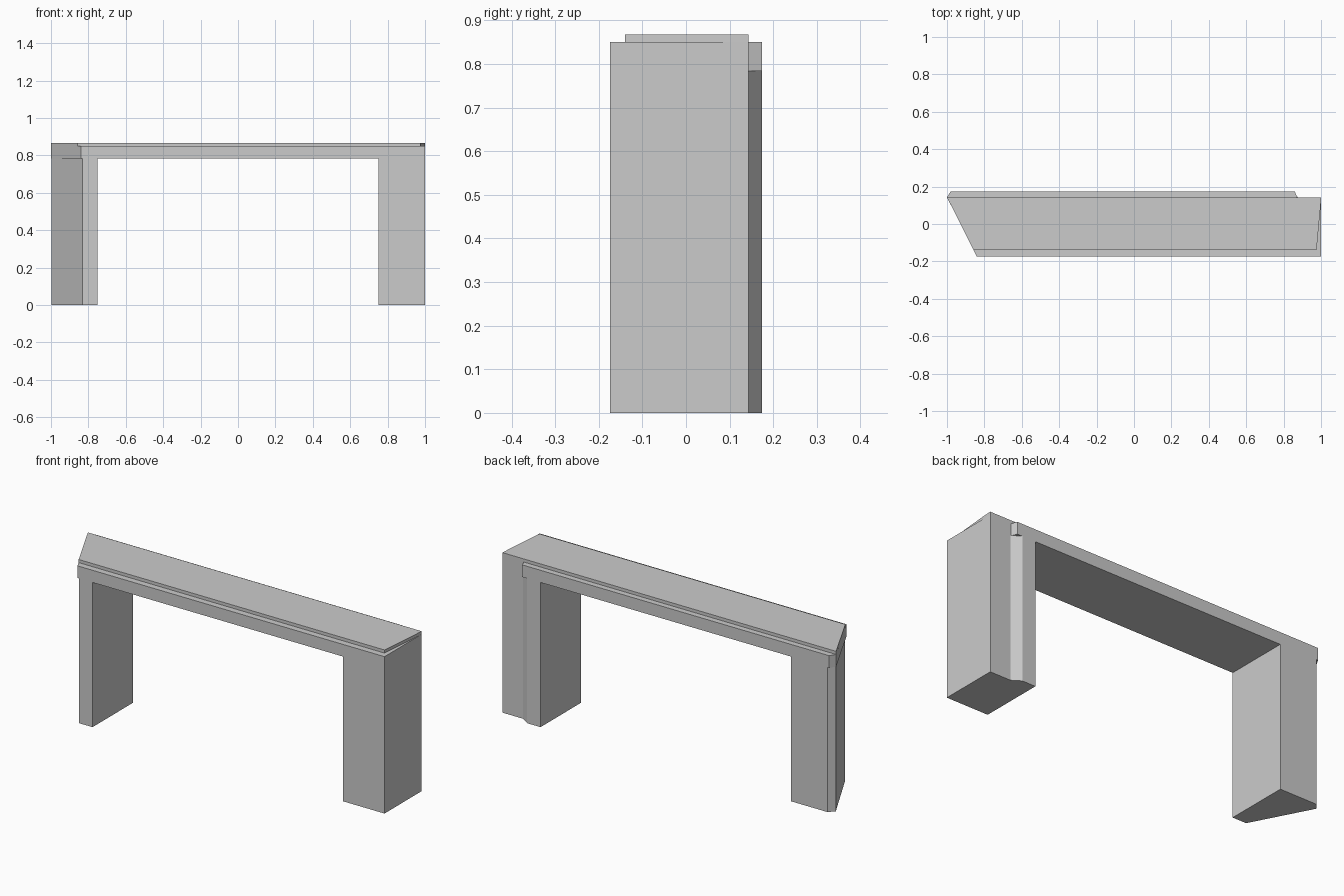
import bpy
import bmesh

if "Cube" in bpy.data.objects:
    bpy.data.objects.remove(bpy.data.objects["Cube"])

LINTEL_Z, LEDGE_Z, TOP_Z = 0.784, 0.85, 0.867
FRONT, BACK, STEP = -0.174, 0.174, 0.143


def prism(name, outline, z0, z1, bottom=True, top=True):
    """Extrude a counter-clockwise plan outline from z0 to z1."""
    bm = bmesh.new()
    low = [bm.verts.new((x, y, z0)) for x, y in outline]
    high = [bm.verts.new((x, y, z1)) for x, y in outline]
    n = len(outline)
    for i in range(n):
        j = (i + 1) % n
        bm.faces.new((low[i], low[j], high[j], high[i]))
    if bottom:
        bm.faces.new(low[::-1])
    if top:
        bm.faces.new(high)
    mesh = bpy.data.meshes.new(name)
    bm.to_mesh(mesh)
    bm.free()
    obj = bpy.data.objects.new(name, mesh)
    bpy.context.collection.objects.link(obj)
    return obj


# Left leg: outer side cut at an angle, small chamfer at the back corner
prism("left_leg", [(-0.832, FRONT), (-0.75, FRONT), (-0.75, BACK),
                   (-0.97, BACK), (-0.998, STEP)],
      0, LINTEL_Z, top=False)

# Right leg: back corner stepped in, with a sloping transition
prism("right_leg", [(0.75, FRONT), (1, FRONT), (1, STEP), (0.877, STEP),
                    (0.83, BACK), (0.75, BACK)],
      0, LINTEL_Z, top=False)

# Lintel: spans both legs and slightly overhangs their chamfers
prism("lintel", [(-0.84, FRONT), (1, FRONT), (1, STEP), (0.872, STEP),
                 (0.86, BACK), (-0.98, BACK), (-1, STEP)],
      LINTEL_Z, LEDGE_Z)

# Cap slab: set back from the front and rear ledges, tapering at the right end
prism("cap_slab", [(-0.857, -0.14), (0.976, -0.14), (0.998, 0.1),
                   (1, STEP), (-1, STEP)],
      LEDGE_Z, TOP_Z, bottom=False)
